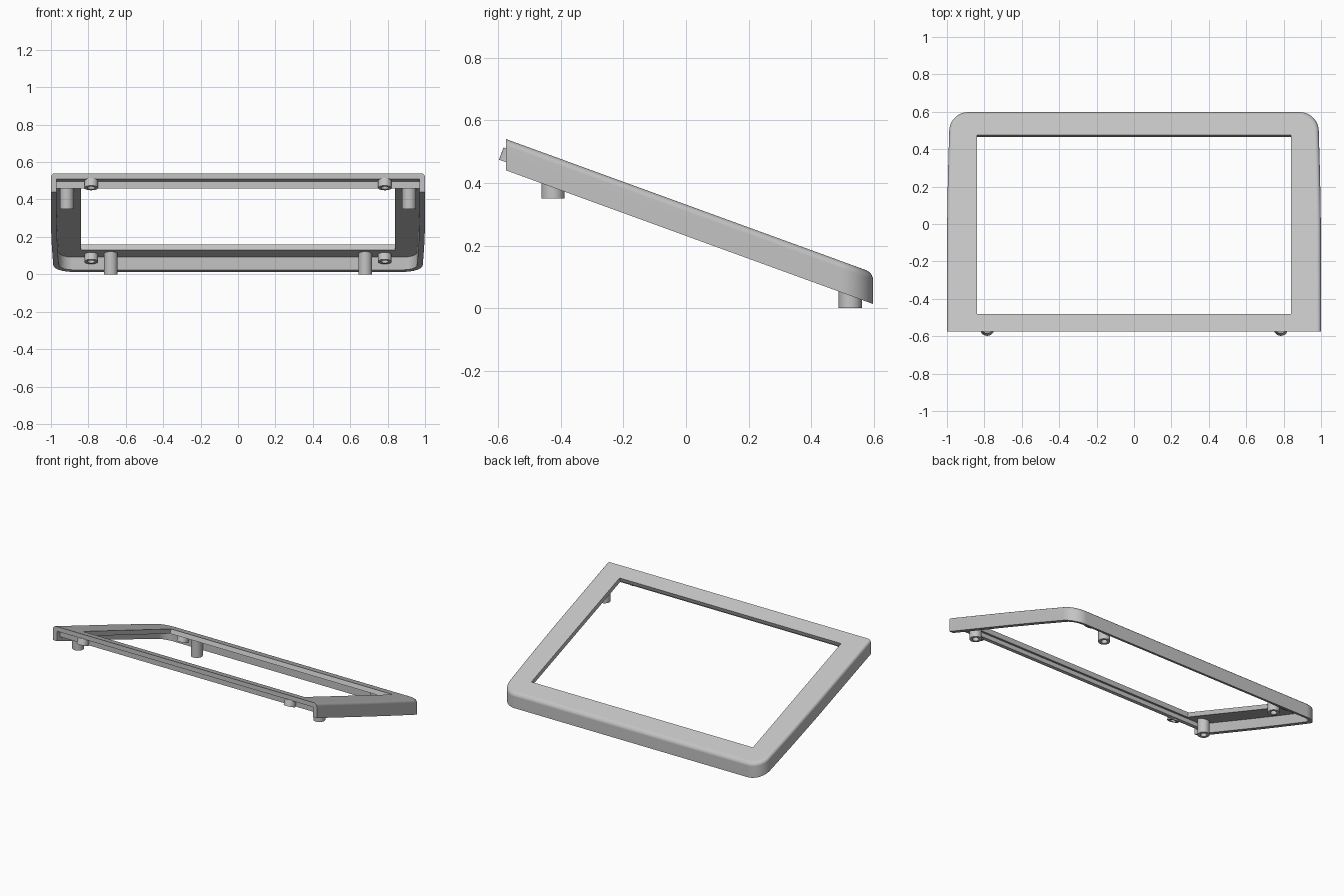
import bpy, bmesh, math
from mathutils import Vector, Matrix

if "Cube" in bpy.data.objects:
    bpy.data.objects.remove(bpy.data.objects["Cube"], do_unlink=True)

TILT = math.radians(20)
SLOPE = math.tan(TILT)
MID_Z = 0.331          # height of the top surface at y = 0
FRONT = -0.575
WALL = 0.03

grey = bpy.data.materials.new("light grey plastic")
grey.use_nodes = True
grey.diffuse_color = (0.55, 0.55, 0.55, 1)
grey.node_tree.nodes["Principled BSDF"].inputs["Base Color"].default_value = (0.55, 0.55, 0.55, 1)


def top_z(y):
    return MID_Z - SLOPE * y


def make_object(name, bm):
    bmesh.ops.recalc_face_normals(bm, faces=bm.faces)
    mesh = bpy.data.meshes.new(name)
    bm.to_mesh(mesh)
    bm.free()
    mesh.materials.append(grey)
    obj = bpy.data.objects.new(name, mesh)
    bpy.context.collection.objects.link(obj)
    return obj


def select(obj):
    bpy.ops.object.select_all(action="DESELECT")
    obj.select_set(True)
    bpy.context.view_layer.objects.active = obj


def smooth(obj):
    select(obj)
    bpy.ops.object.shade_smooth_by_angle(angle=math.radians(35))


def outline(inset, front):
    """Plan outline: square front, gently tapering sides, round rear corners."""
    half = [(1 - inset, front), (0.999 - inset, 0.0), (0.995 - inset, 0.25)]
    radius = 0.102 - inset
    for i in range(13):
        a = math.radians(90) * i / 12
        half.append((0.886 + radius * math.cos(a), 0.496 + radius * math.sin(a)))
    return half + [(-x, y) for x, y in reversed(half)]


def sloped_loft(name, layers, front):
    """Stack outlines, given as (inset, depth), along the sloping top surface."""
    bm = bmesh.new()
    rings = [[bm.verts.new((x, y, top_z(y) + depth)) for x, y in outline(inset, front)]
             for inset, depth in layers]
    for low, high in zip(rings, rings[1:]):
        for i in range(len(low)):
            j = (i + 1) % len(low)
            bm.faces.new((low[i], low[j], high[j], high[i]))
    bm.faces.new(rings[0])
    bm.faces.new(rings[-1])
    return make_object(name, bm)


def box(name, size, matrix):
    bm = bmesh.new()
    bmesh.ops.create_cube(bm, size=1, matrix=matrix @ Matrix.Diagonal((*size, 1)))
    return make_object(name, bm)


def cut(obj, cutter):
    mod = obj.modifiers.new("cut", "BOOLEAN")
    mod.operation = "DIFFERENCE"
    mod.solver = "EXACT"
    mod.object = cutter
    select(obj)
    bpy.ops.object.modifier_apply(modifier=mod.name)
    bpy.data.objects.remove(cutter, do_unlink=True)


def hollow_post(name, end, length, tilt):
    """Post with a blind bore in its lower end; end is the centre of that end."""
    profile = [(0, length), (0.037, length), (0.037, 0), (0.02, 0), (0.02, 0.03), (0, 0.03)]
    bm = bmesh.new()
    verts = [bm.verts.new((r, 0, z)) for r, z in profile]
    edges = [bm.edges.new(pair) for pair in zip(verts, verts[1:])]
    bmesh.ops.spin(bm, geom=verts + edges, axis=(0, 0, 1), cent=(0, 0, 0),
                   angle=math.tau, steps=32)
    bmesh.ops.remove_doubles(bm, verts=bm.verts, dist=0.0001)
    bm.transform(Matrix.Translation(end) @ Matrix.Rotation(-tilt, 4, "X"))
    smooth(make_object(name, bm))


# Outer shell with a rounded top edge
bevel = 0.022
layers = [(0, -0.1)]
for i in range(6):
    a = math.radians(90) * i / 5
    layers.append((bevel * (1 - math.cos(a)), bevel * (math.sin(a) - 1)))
frame = sloped_loft("frame_shell", layers, FRONT)

# Hollow underside, open at the front
cut(frame, sloped_loft("cavity_cutter", [(WALL, -0.25), (WALL, -0.032)], -0.8))

# Window opening, square to the sloping top
tilted = Matrix.Translation((0, -0.0025, top_z(-0.0025))) @ Matrix.Rotation(-TILT, 4, "X")
cut(frame, box("window_cutter", (1.68, 0.955 / math.cos(TILT), 0.12), tilted))
smooth(frame)
frame.modifiers.new("weighted_normals", "WEIGHTED_NORMAL").keep_sharp = True

# Stiffening rib under the front beam
box("front_rib", (1.95, 0.025, 0.045), Matrix.Translation((0, -0.53, 0.4805)))

# Upright posts and tilted screw bosses, mirrored left and right
for side, sx in (("left", 1), ("right", -1)):
    for place, x, y, z in (("front", 0.915, -0.425, 0.35), ("rear", 0.68, 0.525, 0.0)):
        hollow_post(f"{place}_{side}_post", Vector((sx * x, y, z)), top_z(y) - 0.018 - z, 0)
    for place, y in (("front", -0.563), ("rear", 0.52)):
        end = Vector((sx * 0.785, y, top_z(y) - 0.074))
        hollow_post(f"{place}_{side}_boss", end, 0.042, TILT)
